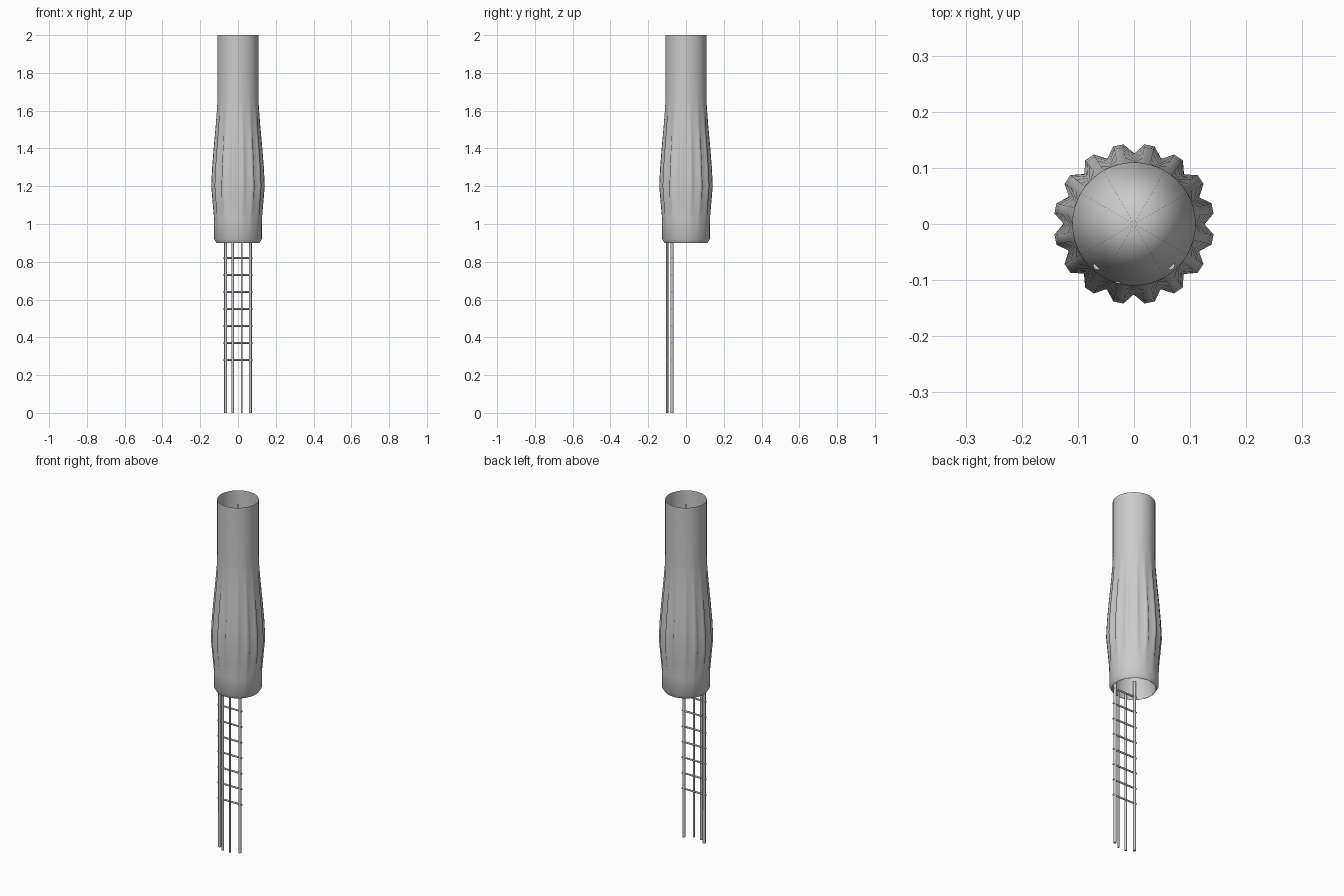
import bpy, math
from mathutils import Vector

if "Cube" in bpy.data.objects:
    bpy.data.objects.remove(bpy.data.objects["Cube"])

def make_mesh(name, verts, faces, smooth=True):
    me = bpy.data.meshes.new(name)
    me.from_pydata(verts, [], faces)
    me.update()
    ob = bpy.data.objects.new(name, me)
    bpy.context.collection.objects.link(ob)
    if smooth:
        for p in me.polygons:
            p.use_smooth = True
    return ob

def rod(name, a, b, r, sides=8):
    a, b = Vector(a), Vector(b)
    bpy.ops.mesh.primitive_cylinder_add(vertices=sides, radius=r, depth=(b - a).length,
                                        location=(a + b) / 2)
    ob = bpy.context.object
    ob.name = name
    ob.rotation_euler = (b - a).to_track_quat('Z', 'Y').to_euler()
    bpy.ops.object.shade_smooth_by_angle(angle=math.radians(50))
    return ob

# Outer sleeve: open tube with 16 folds; rows are (z, ridge radius, valley radius)
FOLDS, N = 16, 48
rows = [(0.90, .114, .114), (0.92, .126, .126), (1.02, .127, .126), (1.10, .134, .126),
        (1.20, .143, .125), (1.30, .138, .121), (1.40, .130, .116), (1.52, .119, .112),
        (1.62, .111, .110), (1.68, .109, .109), (2.00, .109, .109)]
verts, faces = [], []
for z, ridge, valley in rows:
    for i in range(N):
        a = 2 * math.pi * i / N
        r = valley if i % 3 == 0 else ridge
        verts.append((r * math.cos(a), r * math.sin(a), z))
for k in range(len(rows) - 1):
    for i in range(N):
        j = (i + 1) % N
        faces.append((k * N + i, k * N + j, (k + 1) * N + j, (k + 1) * N + i))
make_mesh("folded_sleeve", verts, faces)

# Slender inner cone, open below
S = 12
cone = [(.114 * math.cos(2 * math.pi * i / S), .114 * math.sin(2 * math.pi * i / S), .90)
        for i in range(S)] + [(0, 0, 1.985)]
make_mesh("inner_cone", cone, [(i, (i + 1) % S, S) for i in range(S)])

# Ladder
for side, x in (("left", -.065), ("right", .065)):
    rod(f"ladder_rail_{side}", (x, -.074, 0), (x, -.074, 1.0), .008)
for i in range(8):
    z = .28 + .09 * i
    rod(f"ladder_rung_{i + 1}", (-.077, -.074, z), (.077, -.074, z), .005)

# Hanging poles in front of the ladder
rod("thick_pole", (-.028, -.1, 0), (-.028, -.1, .93), .007)
rod("thin_pole", (.02, -.1, 0), (.02, -.1, .93), .005)
